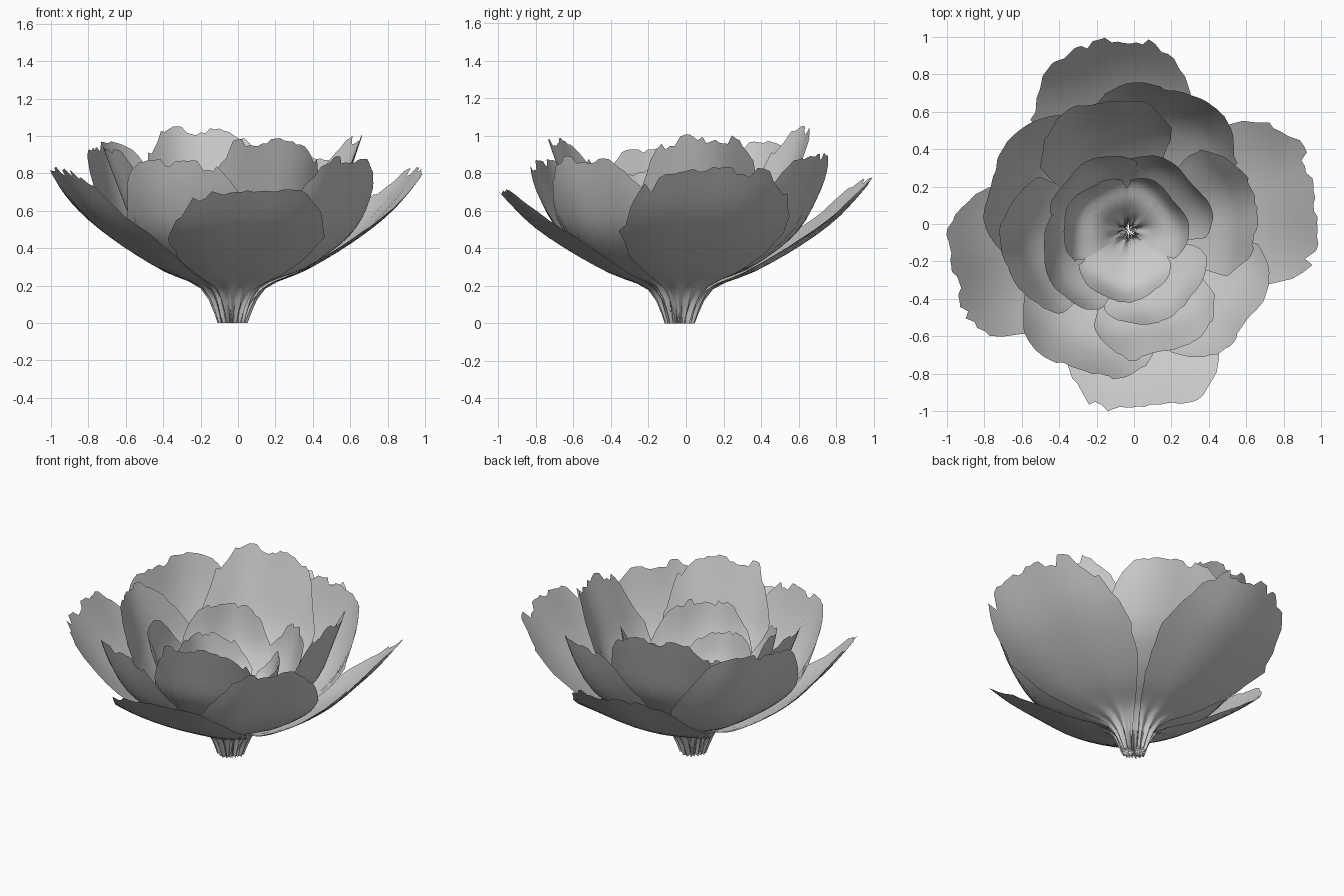
import bpy, math, random
from mathutils import Vector

random.seed(4)
if "Cube" in bpy.data.objects:
    bpy.data.objects.remove(bpy.data.objects["Cube"])

mat = bpy.data.materials.new("petal grey")
mat.use_nodes = True
grey = (0.6, 0.6, 0.6, 1)
mat.diffuse_color = grey
mat.node_tree.nodes["Principled BSDF"].inputs["Base Color"].default_value = grey

# Side profiles (radius, height) from claw to rim, one per whorl
OUTER = [(.06, 0), (.16, .18), (.38, .28), (.62, .43), (.82, .6), (1, .83)]
MIDDLE = [(.05, 0), (.14, .19), (.38, .3), (.61, .48), (.73, .7), (.8, .92)]
UPPER = [(.04, 0), (.12, .21), (.34, .35), (.53, .55), (.62, .77), (.7, 1)]
INNER = [(.03, 0), (.1, .22), (.27, .36), (.4, .5), (.46, .64), (.49, .8)]
HEART = [(.02, 0), (.06, .23), (.16, .36), (.27, .42), (.32, .52), (.35, .66)]


def along(profile, s):
    """Smooth point on a profile, s from 0 to 1."""
    n = len(profile) - 1
    i = min(int(s * n), n - 1)
    t = s * n - i
    p = [Vector(profile[max(0, min(n, k))]) for k in (i - 1, i, i + 1, i + 2)]
    return (p[1] * 2 + (p[2] - p[0]) * t
            + (p[0] * 2 - p[1] * 5 + p[2] * 4 - p[3]) * t ** 2
            + (p[1] * 3 - p[0] - p[2] * 3 + p[3]) * t ** 3) / 2


def petal(name, profile, degrees, half, reach=1, height=1, flat=.4, shift=(0, 0)):
    cols, rows = 30, 14
    theta, half = math.radians(degrees), math.radians(half)
    # torn rim: stepped notches that shorten the petal
    rim, notch = [], 0
    for i in range(cols + 1):
        if i % 3 == 0 or random.random() < .25:
            notch = random.uniform(0, .06)
        u = abs(2 * i / cols - 1)
        rim.append(1 - .3 * u ** 4 - notch + random.uniform(-.008, .008))
    frill = random.uniform(0, 6)
    verts, faces = [], []
    for j in range(rows + 1):
        v = j / rows
        for i in range(cols + 1):
            u = 2 * i / cols - 1
            s = max(0, v * rim[i])
            r, z = along(profile, s)
            spread = (.7 + .3 * math.sin(math.pi * min(1, s * 1.5))) if s < .34 else 1 - .28 * max(0, s - .5) / .5
            edge = random.uniform(-.02, .02) if i in (0, cols) else 0
            a = half * (u * spread + edge)
            r *= reach * (1 + flat * s * (1 / math.cos(a) - 1))
            # pleated claw near the base, gentle waves near the rim
            r += .02 * math.sin(u * 9 + frill) * max(0, 1 - s * 3) + .012 * s * math.sin(u * 5 + frill)
            verts.append((r * math.cos(theta + a) - .03 + shift[0] * s,
                          r * math.sin(theta + a) - .035 + shift[1] * s,
                          max(0, z * (1 + (height - 1) * s))))
    w = cols + 1
    for j in range(rows):
        for i in range(cols):
            k = j * w + i
            faces.append((k, k + 1, k + w + 1, k + w))
    mesh = bpy.data.meshes.new(name)
    mesh.from_pydata(verts, [], faces)
    mesh.polygons.foreach_set("use_smooth", [True] * len(faces))
    mesh.materials.append(mat)
    bpy.context.collection.objects.link(bpy.data.objects.new(name, mesh))


# Four wide outer petals
petal("outer_petal_front", OUTER, -83, 39, .97, .87)
petal("outer_petal_left", OUTER, 12, 40, 1.03, 1.01)
petal("outer_petal_back", OUTER, 97, 38, 1.03, .94)
petal("outer_petal_right", OUTER, 195, 39, .98, 1.01)

# Cupped middle petals
for k, (deg, half, reach, high) in enumerate([
        (-38, 36, 1.02, .97), (-113, 38, 1, .95), (152, 42, .99, 1.06), (68, 40, 1, .99)]):
    petal(f"middle_petal_{k + 1}", MIDDLE, deg, half, reach, high, .15)

# Tall upright petals
for k, (deg, half, reach, high) in enumerate([
        (-72, 40, .99, 1), (12, 40, 1, 1.01), (106, 42, 1.02, 1.06), (190, 44, .98, .95)]):
    petal(f"upper_petal_{k + 1}", UPPER, deg, half, reach, high, .1)

# Inner bowl, leaning toward the front
for k, (deg, half) in enumerate([(-60, 52), (45, 50), (125, 45), (205, 48)]):
    petal(f"inner_petal_{k + 1}", INNER, deg, half, .95, random.uniform(.95, 1.05), .1, (0, -.05))

# Small heart petals
for k, (deg, half) in enumerate([(-90, 62), (30, 60), (150, 62)]):
    petal(f"heart_petal_{k + 1}", HEART, deg, half, .97, 1, .1, (-.02, -.04))
